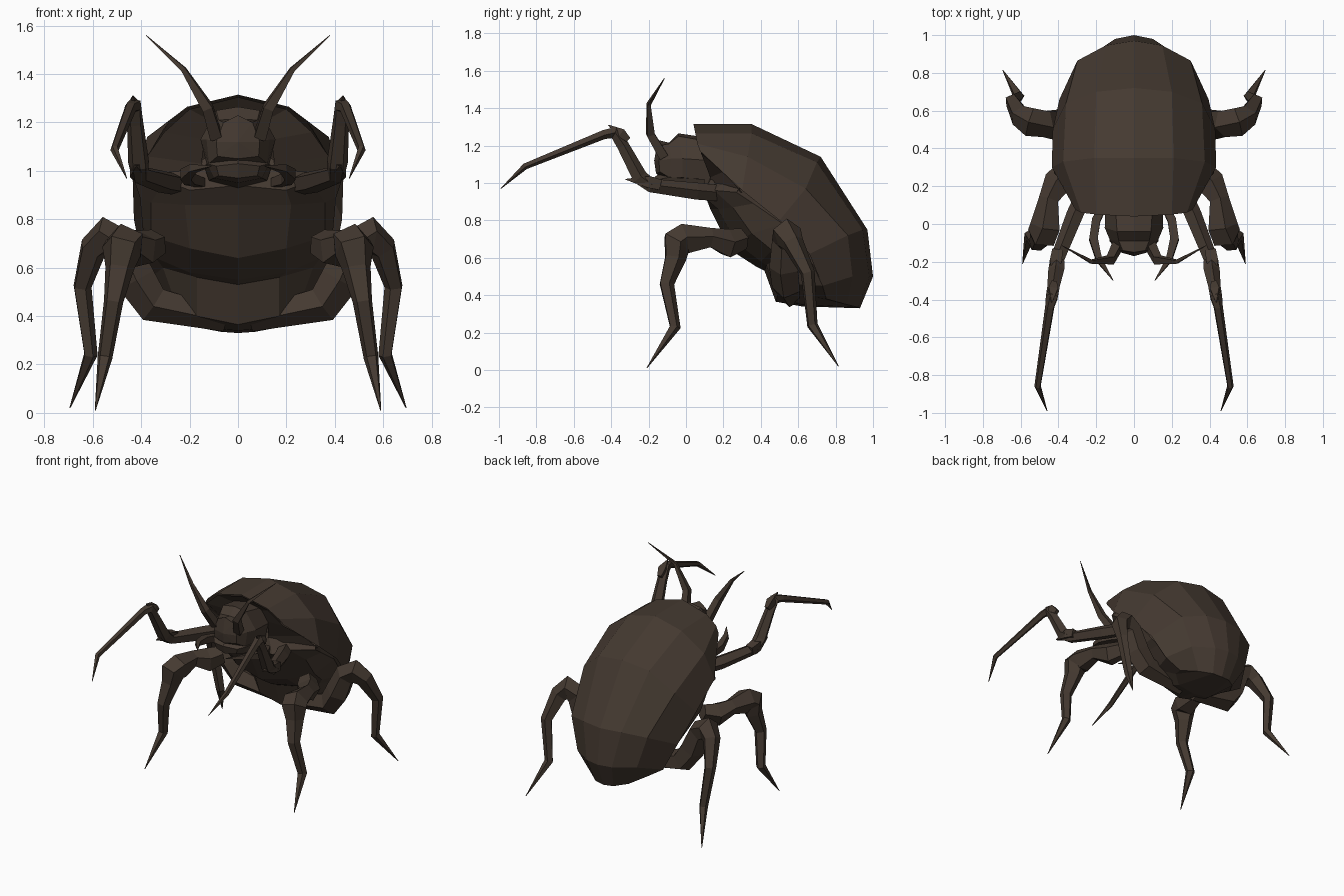
import bpy, bmesh, math
from mathutils import Vector

mat = bpy.data.materials.new("dark_brown")
mat.diffuse_color = (0.058, 0.041, 0.030, 1)


def finish(bm, name):
    bmesh.ops.remove_doubles(bm, verts=bm.verts, dist=0.0005)
    # reflect the right half across x = 0
    dup = bmesh.ops.duplicate(bm, geom=bm.verts[:] + bm.edges[:] + bm.faces[:])["geom"]
    for v in dup:
        if isinstance(v, bmesh.types.BMVert):
            v.co.x = -v.co.x
    bmesh.ops.remove_doubles(bm, verts=bm.verts, dist=0.0005)
    bmesh.ops.recalc_face_normals(bm, faces=bm.faces)
    me = bpy.data.meshes.new(name)
    bm.to_mesh(me)
    bm.free()
    me.materials.append(mat)
    ob = bpy.data.objects.new(name, me)
    bpy.context.collection.objects.link(ob)
    return ob


def skin(bm, rows, closed=False):
    """Quad faces between successive rows of points."""
    vs = [[bm.verts.new(p) for p in r] for r in rows]
    n = len(rows[0])
    for a, b in zip(vs, vs[1:]):
        for i in range(n if closed else n - 1):
            j = (i + 1) % n
            bm.faces.new((a[i], a[j], b[j], b[i]))
    return vs


def half_loft(name, rows):
    bm = bmesh.new()
    skin(bm, rows)
    return finish(bm, name)


def limb(name, path, sides=5):
    """Faceted tapering limb along (x, y, z, radius) points, mirrored."""
    pts = [Vector(p[:3]) for p in path]
    rows = []
    ref = None
    for i, p in enumerate(pts):
        a = (p - pts[i - 1]).normalized() if i else Vector()
        b = (pts[i + 1] - p).normalized() if i < len(pts) - 1 else Vector()
        t = (a + b).normalized()
        if ref is None:
            ref = t.orthogonal()
        ref = (ref - t * ref.dot(t)).normalized()
        s = t.cross(ref)
        r = path[i][3]
        rows.append([p + r * (ref * math.cos(k * math.tau / sides) + s * math.sin(k * math.tau / sides))
                     for k in range(sides)])
    bm = bmesh.new()
    vs = skin(bm, rows, True)
    bm.faces.new(vs[0])
    bm.faces.new(vs[-1])
    return finish(bm, name)


# Domed shell: ridge to rim, front to tail
half_loft("shell", [
    [(0, .04, 1.315), (.2, .05, 1.265), (.28, .06, 1.21), (.31, .075, 1.17)],
    [(0, .35, 1.315), (.21, .35, 1.265), (.375, .33, 1.14), (.435, .3, .96)],
    [(0, .72, 1.14), (.20, .70, 1.11), (.36, .64, .97), (.43, .5, .80)],
    [(0, .97, .75), (.15, .945, .75), (.30, .865, .72), (.395, .66, .62)],
    [(0, 1.0, .50), (.10, .98, .50), (.235, .89, .50), (.33, .73, .45)],
    [(0, .93, .33), (.07, .92, .335), (.15, .86, .35), (.22, .75, .38)],
])

# Recess between shell front and neck
half_loft("neck_shield", [
    [(0, .045, 1.305), (.2, .055, 1.255), (.305, .08, 1.16), (.375, .2, 1.06), (.425, .3, .95)],
    [(0, .12, 1.22), (.1, .12, 1.2), (.14, .13, 1.13), (.15, .13, 1.03), (.14, .12, .95)],
])

# Thorax and segmented belly, its side edge tucked up inside the shell
belly = [
    [(0, .14, 1.1), (.14, .14, 1.05), (.3, .24, 1.03), (.40, .3, 1.0)],
    [(0, .10, .94), (.2, .10, .92), (.3, .15, .96), (.425, .27, .95)],
    [(0, .13, .86), (.22, .17, .86), (.36, .25, .87), (.405, .36, .89)],
    [(0, .24, .64), (.2, .27, .68), (.36, .35, .73), (.395, .52, .78)],
    [(0, .38, .55), (.2, .40, .58), (.34, .46, .64), (.38, .64, .62)],
    [(0, .42, .53), (.17, .43, .56), (.31, .48, .60), (.36, .68, .56)],
    [(0, .48, .365), (.17, .49, .40), (.26, .55, .46), (.325, .73, .45)],
    [(0, .62, .34), (.13, .63, .35), (.2, .68, .39), (.22, .75, .38)],
    [(0, .93, .33), (.07, .92, .335), (.15, .86, .35), (.22, .75, .38)],
]
half_loft("belly", [r + [(r[3][0] * .72, r[3][1] + .09, r[3][2] + .09)] for r in belly])

# Head
half_loft("head", [
    [(0, .13, 1.24), (.1, .13, 1.22), (.15, .13, 1.12), (.12, .13, .99), (0, .13, .97)],
    [(0, -.04, 1.265), (.09, -.04, 1.25), (.155, -.02, 1.13), (.13, -.02, 1.03), (0, -.02, 1.0)],
    [(0, -.09, 1.215), (.08, -.09, 1.21), (.13, -.08, 1.13), (.12, -.09, 1.03), (0, -.1, 1.01)],
    [(0, -.15, 1.23), (.06, -.14, 1.2), (.09, -.145, 1.12), (.085, -.14, 1.06), (0, -.16, 1.05)],
    [(0, -.17, 1.12)] * 5,
])

# Lower lip
half_loft("lip", [
    [(0, .1, 1.03), (.14, .1, 1.02), (.12, .1, .96), (0, .1, .93)],
    [(0, -.13, 1.06), (.13, -.09, 1.03), (.1, -.09, .97), (0, -.1, .95)],
    [(0, -.17, 1.03), (.09, -.14, 1.02), (.08, -.13, .98), (0, -.15, .97)],
    [(0, -.16, 1.0)] * 4,
])

# Mouth feelers and antennae
limb("mouth_feeler", [(.15, .12, .95, .025), (.2, .02, .965, .032), (.215, -.08, .985, .032),
                      (.185, -.19, 1.01, .022), (.11, -.30, 1.02, .002)], 4)
limb("antenna", [(.09, -.12, 1.14, .035), (.125, -.19, 1.26, .03),
                 (.225, -.2, 1.42, .014), (.38, -.115, 1.56, .002)], 4)

# Legs, hip to claw, with pointed spurs on the front leg joints
limb("front_leg", [(.23, .22, .94, .045), (.31, .05, .955, .048), (.405, -.19, .985, .04),
                   (.41, -.25, 1.03, .045), (.425, -.34, 1.2, .035), (.432, -.385, 1.27, .035),
                   (.445, -.44, 1.26, .026), (.51, -.86, 1.09, .018), (.46, -.99, .97, .002)])
limb("front_knee_spur", [(.405, -.14, .99, .04), (.415, -.2, 1.005, .045), (.42, -.325, 1.02, .002)], 4)
limb("front_ankle_spur", [(.425, -.31, 1.23, .02), (.43, -.35, 1.265, .035), (.435, -.415, 1.31, .002)], 4)
limb("middle_leg", [(.34, .30, .70, .06), (.40, .22, .675, .08), (.45, .13, .705, .055),
                    (.465, -.01, .70, .085), (.48, -.055, .68, .085), (.49, -.06, .60, .062),
                    (.515, -.105, .46, .042), (.55, -.06, .23, .032), (.59, -.21, .01, .002)])
limb("back_leg", [(.05, .56, .385, .05), (.35, .54, .45, .08), (.42, .53, .55, .085),
                  (.48, .535, .69, .075), (.55, .54, .73, .08), (.60, .57, .68, .06),
                  (.645, .65, .52, .04), (.61, .675, .24, .03), (.695, .815, .02, .002)])
